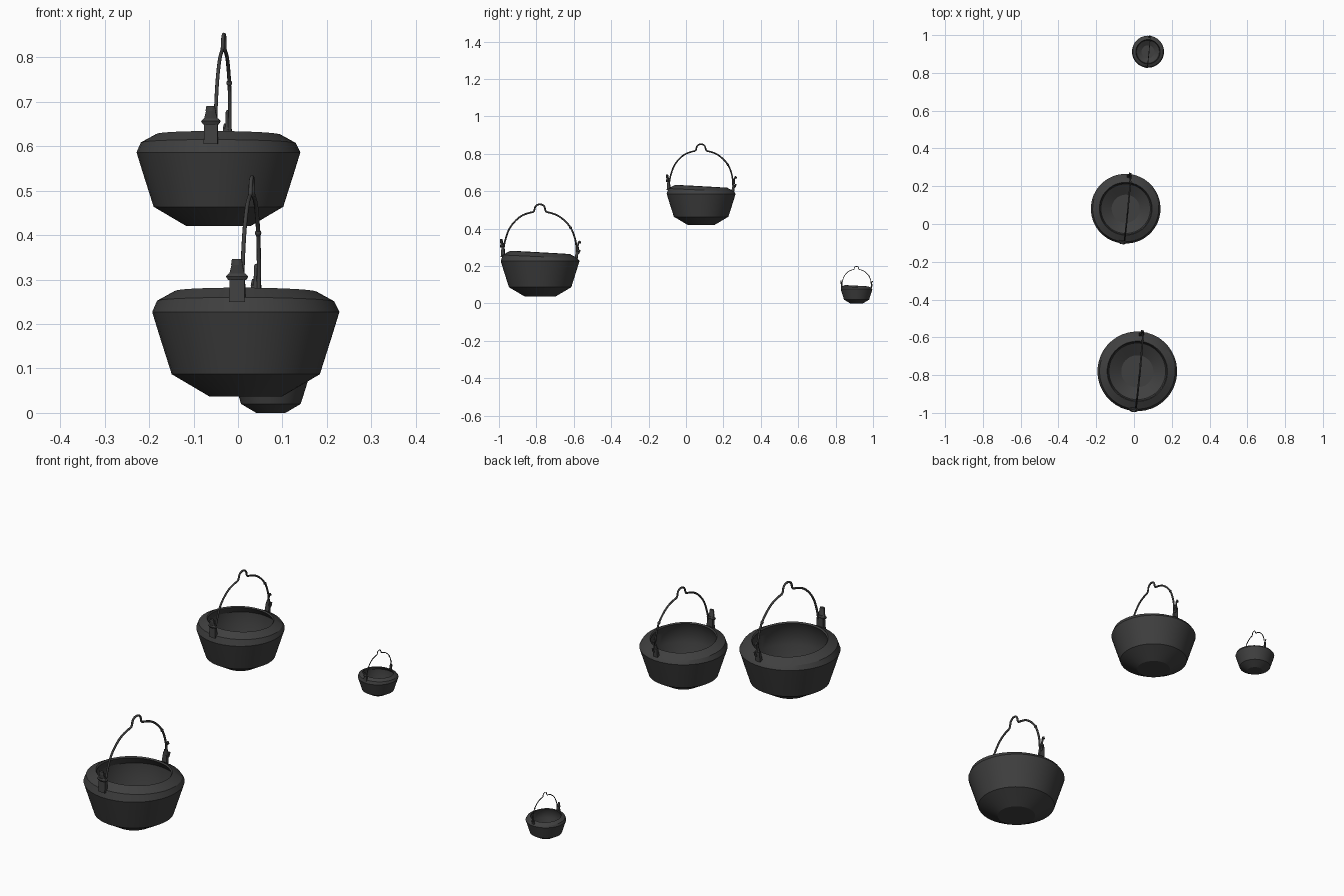
import bpy, bmesh, math
from mathutils import Matrix, Vector

if "Cube" in bpy.data.objects:
    bpy.data.objects.remove(bpy.data.objects["Cube"])

iron = bpy.data.materials.new("dark cast iron")
iron.diffuse_color = (0.05, 0.05, 0.05, 1)
iron.use_nodes = True
iron.node_tree.nodes["Principled BSDF"].inputs["Base Color"].default_value = iron.diffuse_color
SEG = 40


def finish(name, bm, mat, angle=30):
    """Turn a bmesh into a named, smooth-shaded object placed by a matrix."""
    bmesh.ops.recalc_face_normals(bm, faces=bm.faces)
    bm.transform(mat)
    me = bpy.data.meshes.new(name)
    bm.to_mesh(me)
    bm.free()
    me.materials.append(iron)
    ob = bpy.data.objects.new(name, me)
    bpy.context.collection.objects.link(ob)
    bpy.ops.object.select_all(action='DESELECT')
    ob.select_set(True)
    bpy.context.view_layer.objects.active = ob
    bpy.ops.object.shade_smooth_by_angle(angle=math.radians(angle))
    return ob


def lathe(profile):
    """Spin (radius, z) points; a zero radius closes the end."""
    bm = bmesh.new()
    rings = []
    for r, z in profile:
        n = 1 if r == 0 else SEG
        rings.append([bm.verts.new((r * math.cos(math.tau * i / SEG),
                                    r * math.sin(math.tau * i / SEG), z)) for i in range(n)])
    for a, b in zip(rings, rings[1:]):
        for i in range(SEG):
            j = (i + 1) % SEG
            quad = [a[i % len(a)], a[j % len(a)], b[j % len(b)], b[i % len(b)]]
            bm.faces.new(list(dict.fromkeys(quad)))
    return bm


def frustum(bm, base, top, w0, w1, d0, d1, sides=4):
    """Tapered post from base to top with width (x) and depth (y) at both ends."""
    loops = []
    for c, w, d in ((base, w0, d0), (top, w1, d1)):
        k = 1 / math.cos(math.pi / sides)
        loops.append([bm.verts.new((c[0] + w / 2 * k * math.cos(math.tau * (i + .5) / sides),
                                    c[1] + d / 2 * k * math.sin(math.tau * (i + .5) / sides),
                                    c[2])) for i in range(sides)])
    for i in range(sides):
        j = (i + 1) % sides
        bm.faces.new([loops[0][i], loops[0][j], loops[1][j], loops[1][i]])
    bm.faces.new(loops[0])
    bm.faces.new(loops[1])


def wire(name, pts, radius, mat):
    """Smooth round wire through control points."""
    cu = bpy.data.curves.new(name, 'CURVE')
    cu.dimensions = '3D'
    cu.bevel_depth = radius
    cu.bevel_resolution = 2
    cu.use_fill_caps = True
    sp = cu.splines.new('NURBS')
    sp.points.add(len(pts) - 1)
    for p, co in zip(sp.points, pts):
        p.co = (*co, 1)
    sp.order_u = 3
    sp.use_endpoint_u = True
    sp.resolution_u = 4
    tmp = bpy.data.objects.new(name, cu)
    bm = bmesh.new()
    bm.from_mesh(tmp.to_mesh())
    tmp.to_mesh_clear()
    bpy.data.objects.remove(tmp)
    return finish(name, bm, mat, 50)


BODY = [(0, 0), (.082, 0), (.167, .05), (.195, .138), (.211, .190), (.200, .214),
        (.160, .236), (.155, .230), (.178, .19), (.176, .13), (.15, .055), (.085, .014), (0, .014)]

BAIL = [(-.200, .222), (-.196, .25), (-.188, .30), (-.163, .372), (-.108, .430), (-.055, .449),
        (-.030, .452), (-.026, .485), (0, .496), (.026, .485), (.030, .452), (.055, .449),
        (.108, .430), (.168, .372), (.193, .30), (.196, .255), (.197, .232), (.209, .228),
        (.214, .25)]


def pot(label, loc, scale):
    mat = (Matrix.Translation(loc) @ Matrix.Rotation(math.radians(-5.5), 4, 'Z')
           @ Matrix.Scale(scale, 4))

    # bowl, with its rim leaning slightly down to the back
    bm = lathe(BODY)
    for v in bm.verts:
        v.co.z -= v.co.y * .055 * min(1, max(0, (v.co.z - .19) / .03))
    finish(label + "_pot_body", bm, mat)

    # front ear: plate, collar and tapered post
    bm = bmesh.new()
    frustum(bm, (0, -.200, .212), (0, -.199, .266), .036, .034, .020, .014)
    frustum(bm, (0, -.203, .262), (0, -.203, .270), .040, .050, .020, .026, 8)
    frustum(bm, (0, -.203, .270), (0, -.203, .277), .050, .036, .026, .022, 8)
    frustum(bm, (0, -.204, .277), (0, -.208, .296), .034, .024, .016, .014, 8)
    frustum(bm, (0, -.208, .296), (0, -.209, .309), .026, .022, .016, .012, 8)
    finish(label + "_front_ear", bm, mat)

    # back ear: slim plate with a collar, leaning outwards
    bm = bmesh.new()
    frustum(bm, (.003, .195, .205), (.003, .200, .252), .026, .020, .016, .010)
    frustum(bm, (.003, .201, .250), (.003, .202, .264), .022, .016, .016, .012, 8)
    finish(label + "_back_ear", bm, mat)
    wire(label + "_back_hook", [(.003, .201, .258), (.003, .203, .275), (.003, .208, .292),
                                (.003, .215, .296), (.003, .216, .284)], .0045, mat)

    # carrying handle with a hanging loop, and its small knot
    wire(label + "_handle", [(.010 + .004 * (z - .22) / .27, y, z) for y, z in BAIL], .0047, mat)
    bm = bmesh.new()
    bmesh.ops.create_icosphere(bm, subdivisions=2, radius=.0075,
                               matrix=Matrix.Translation((.012, .165, .368)))
    finish(label + "_handle_knot", bm, mat)


pot("large", Vector((.0175, -.78, .037)), 1)
pot("medium", Vector((-.044, .081, .42)), .875)
pot("small", Vector((.074, .912, 0)), .402)
